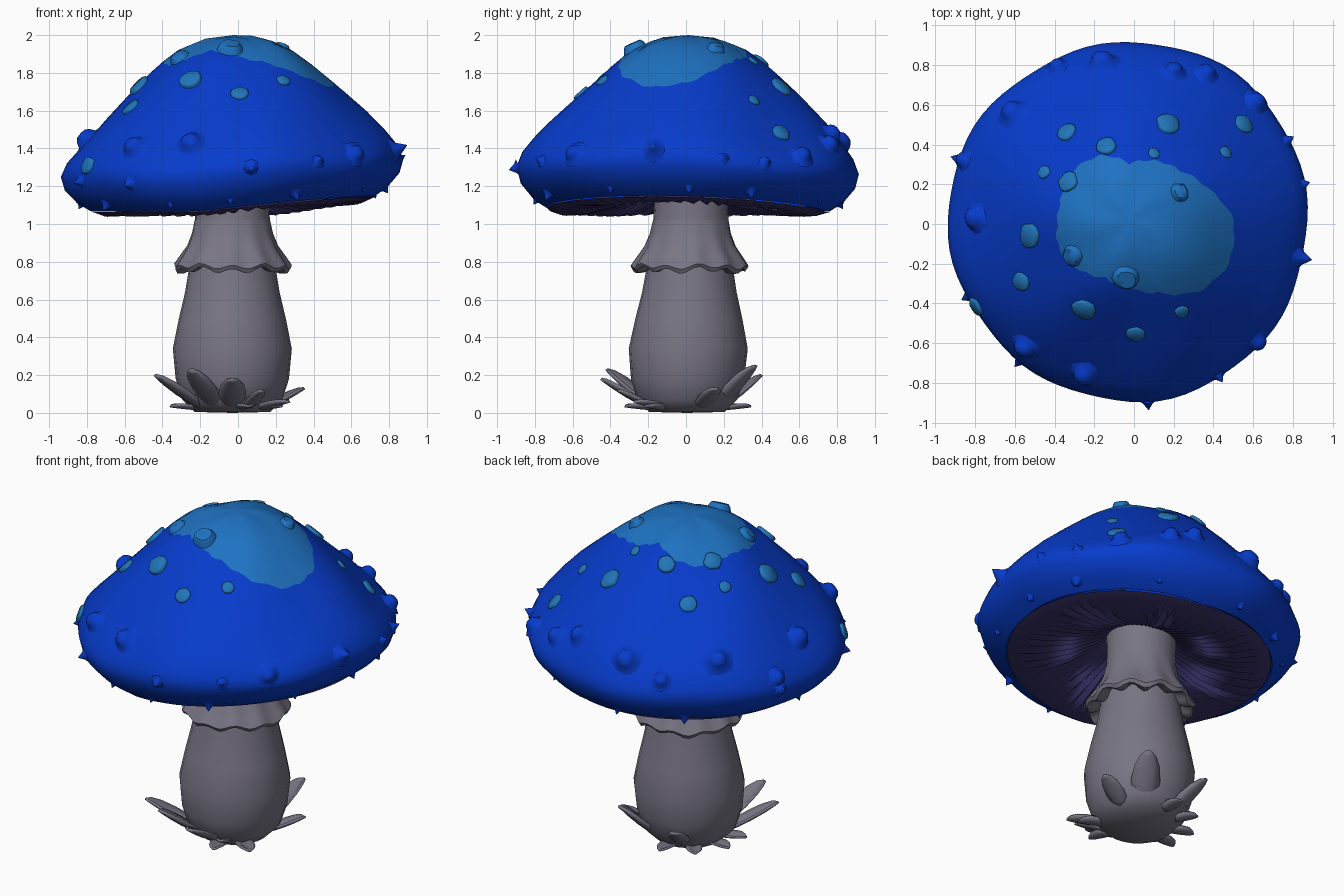
import bpy, bmesh, random
from math import sin, cos, pi, radians, hypot, atan2
from mathutils import Vector

random.seed(4)
if "Cube" in bpy.data.objects:
    bpy.data.objects.remove(bpy.data.objects["Cube"])


def material(name, rgb):
    m = bpy.data.materials.new(name)
    m.use_nodes = True
    m.diffuse_color = (*rgb, 1)
    bsdf = m.node_tree.nodes["Principled BSDF"]
    bsdf.inputs["Base Color"].default_value = (*rgb, 1)
    bsdf.inputs["Roughness"].default_value = 0.8
    return m


BLUE = material("deep blue", (0.002, 0.044, 0.6))
SKY = material("light blue", (0.013, 0.168, 0.54))
TEAL = material("spot blue", (0.015, 0.18, 0.49))
GREY = material("stem grey", (0.19, 0.178, 0.232))
PURPLE = material("gill purple", (0.046, 0.036, 0.16))


def build(name, grids, mats, closed=True, rule=lambda row: 0, angle=50, thick=0):
    """Skin each grid (a list of vertex rows) into one object."""
    bm = bmesh.new()
    for rows in grids:
        vs = [[bm.verts.new(p) for p in row] for row in rows]
        n = len(rows[0])
        for i in range(len(rows) - 1):
            for j in range(n if closed else n - 1):
                k = (j + 1) % n
                f = bm.faces.new((vs[i][j], vs[i + 1][j], vs[i + 1][k], vs[i][k]))
                f.material_index = rule(i)
    bmesh.ops.remove_doubles(bm, verts=bm.verts, dist=1e-5)
    bmesh.ops.recalc_face_normals(bm, faces=bm.faces)
    me = bpy.data.meshes.new(name)
    bm.to_mesh(me)
    bm.free()
    for m in mats:
        me.materials.append(m)
    ob = bpy.data.objects.new(name, me)
    bpy.context.collection.objects.link(ob)
    bpy.ops.object.select_all(action='DESELECT')
    ob.select_set(True)
    bpy.context.view_layer.objects.active = ob
    bpy.ops.object.shade_smooth_by_angle(angle=radians(angle))
    if thick:
        mod = ob.modifiers.new("thickness", 'SOLIDIFY')
        mod.thickness = thick
        mod.offset = 0


def ring(n):
    return [2 * pi * j / n for j in range(n)]


# Cap surface: revolved profile, tilted and dented, with the rim arched up on one side
CX, CY = -0.025, 0.015
CAP = [(0, 2), (.15, 1.985), (.3, 1.925), (.4, 1.85), (.5, 1.76), (.7, 1.57), (.8, 1.46),
       (.875, 1.36), (.905, 1.28), (.885, 1.2), (.82, 1.12), (.75, 1.075), (.71, 1.1)]


def arch(a):
    return .11 * max(0, cos(a + .25)) - .01


def cap_at(a, t):
    i = min(max(int(t), 0), len(CAP) - 2)
    (r0, z0), (r1, z1) = CAP[i], CAP[i + 1]
    f = t - i
    r, z = r0 + (r1 - r0) * f, z0 + (z1 - z0) * f
    w = 1 + r * r * (.012 * sin(3 * a - 1) + .009 * sin(8 * a))
    dx, dy = r * w * cos(a), r * w * sin(a)
    low = min(1, max(0, (1.5 - z) / .4))
    dent = .06 * max(0, cos(a - .75)) ** 4 + .024 * sin(5 * a + 6 * r)
    z += (1 - low) * (.05 * dx - r * dent) + low * r * arch(a)
    return Vector((CX + dx, CY + dy, z))


def t_of_r(r):
    for i in range(8):
        if r <= CAP[i + 1][0]:
            return i + (r - CAP[i][0]) / (CAP[i + 1][0] - CAP[i][0])
    return 8


# Outline of the pale crown, as radii around the centre
CROWN = [.53, .43, .36, .33, .29, .36, .38, .36, .36, .38, .35, .31, .335, .39, .5, .55]


def crown(a):
    u = a / (2 * pi) * 16
    i = int(u)
    return CROWN[i % 16] + (CROWN[(i + 1) % 16] - CROWN[i % 16]) * (u - i) + .006 * sin(23 * a)


angles = ring(80)
edge = [crown(a) for a in angles]
rows = [[cap_at(a, t_of_r(e * i / 5)) for a, e in zip(angles, edge)] for i in range(6)]
for i in range(1, 7):
    rows.append([cap_at(a, t_of_r(e) + (7 - t_of_r(e)) * i / 6) for a, e in zip(angles, edge)])
rows += [[cap_at(a, t) for a in angles] for t in (7.5, 8, 8.5, 9, 10, 11, 12)]
build("cap", [rows], [BLUE, SKY], rule=lambda row: 1 if row < 5 else 0, angle=60)

# Gills: pleated underside rising towards the stem
rows = []
for r, z, fold in [(.745, 1.07, 0), (.68, 1.055, .01), (.55, 1.065, .016), (.4, 1.1, .016),
                   (.28, 1.15, .01), (.17, 1.2, 0)]:
    row = []
    for j, a in enumerate(ring(112)):
        b = a + .25 * (.74 - r) + .02 * sin(9 * a)
        lift = fold * (1 if j % 2 else -1) * (.7 + .3 * sin(7 * a))
        row.append((CX + r * cos(b), CY + r * sin(b), z + lift + r * arch(b)))
    rows.append(row)
build("gills", [rows], [PURPLE], angle=70)


# Spots and warts sit on the cap along its normal
def bump(a, t, s, profile, n=12):
    p = cap_at(a, t)
    across = cap_at(a + .02, t) - cap_at(a - .02, t)
    down = cap_at(a, t + .1) - cap_at(a, t - .1)
    q = down.cross(across).normalized().to_track_quat('Z', 'Y')
    wob = [random.uniform(.92, 1.08) for _ in range(n)]
    return [[p + q @ Vector((r * s * w * cos(b), r * s * w * sin(b), h * s))
             for b, w in zip(ring(n), wob)] for r, h in profile]


def from_top(x, y):
    return atan2(y - CY, x - CX), t_of_r(hypot(x - CX, y - CY))


DISC = [(1, -.4), (1, .2), (.88, .32), (0, .34)]
KNOB = [(1.2, -.3), (1, .25), (.8, .5), (0, .52)]
WART = [(1.7, -.15), (1.1, .15), (.85, .65), (.5, .95), (0, 1)]
SPIKE = [(1.5, -.2), (.8, .3), (.35, 1), (0, 1.5)]

spots = [(-.34, .46, .05), (.1, .355, .03), (.17, .5, .06), (.55, .5, .05), (.46, .36, .033),
         (-.45, .26, .035), (-.52, -.06, .062), (-.57, -.29, .05), (-.25, -.43, .062),
         (.24, -.44, .036), (.01, -.55, .048), (-.8, -.42, .048), (-.14, .39, .05),
         (-.33, .21, .052)]
build("pale_spots", [bump(*from_top(x, y), s, DISC) for x, y, s in spots], [TEAL])

knobs = [(.23, .16, .042), (-.31, -.16, .05), (-.04, -.27, .06)]
build("crown_knobs", [bump(*from_top(x, y), s, KNOB) for x, y, s in knobs], [SKY])

warts = [(-.16, .81, .06), (-.61, .56, .055), (.2, .77, .045), (.36, .75, .045), (-.79, .03, .055),
         (-.55, -.62, .052), (-.25, -.76, .055), (.62, -.59, .042), (.61, .61, .045),
         (-.39, .8, .04), (-.85, .32, .038)]
build("warts", [bump(*from_top(x, y), s, WART) for x, y, s in warts], [BLUE])

# Small spikes around the widest part and the lower edge
side = [(-12, 7.5, .048), (12, 7.7, .024), (-60, 7.8, .028), (-84, 8.1, .03), (-128, 8.6, .03),
        (27, 7.6, .03), (160, 8, .03), (205, 8.5, .03)]
side += [(d + 6 * sin(d), 10.2, .02 + .008 * sin(3 * d)) for d in range(0, 360, 30)]
build("rim_spikes", [bump(radians(d), t, s, SPIKE, 8) for d, t, s in side], [BLUE])

# Stem
SX, SY = -.03, .005


def lathe(profile, n, wave=0, lobes=11):
    rows = []
    for i, (r, z) in enumerate(profile):
        k = wave * i / len(profile)
        rows.append([(SX + (r + .6 * k * sin(lobes * a + 1)) * cos(a),
                      SY + .02 * z + (r + .6 * k * sin(lobes * a + 1)) * sin(a),
                      z + k * (sin(lobes * a) + .5 * sin(5 * a))) for a in ring(n)])
    return rows


build("stem", [lathe([(0, 0), (.2, .005), (.265, .07), (.3, .18), (.315, .34), (.283, .5),
                      (.25, .64), (.23, .76), (.21, .88), (.2, 1), (.195, 1.1), (.2, 1.24)], 24)],
      [GREY])

# Ragged skirt hanging round the stem
build("skirt", [lathe([(.2, 1.02), (.214, .95), (.24, .88), (.28, .82), (.308, .775),
                       (.295, .755), (.26, .76), (.22, .78)], 66, .022)], [GREY])


# Cupped leaves round the foot
def leaf(x, y, z, w, start=.19):
    a = atan2(y - SY, x - SX)
    end = hypot(x - SX, y - SY)
    out, tan = Vector((cos(a), sin(a), 0)), Vector((-sin(a), cos(a), 0))
    up = Vector((-cos(a) * z, -sin(a) * z, end - start)).normalized()
    rows = []
    for t, wide in [(0, .5), (.25, .9), (.5, 1), (.75, .85), (.92, .5), (1, .1)]:
        mid = Vector((SX, SY, .02)) + out * (start + (end - start) * t)
        mid.z += (z - .02) * (.75 * t + .25 * t * t)
        rows.append([mid + tan * (u * w * wide) + up * (.4 * w * wide * u * u)
                     for u in (-1, -.5, 0, .5, 1)])
    return rows


leaves = [(-.44, -.28, .2, .06), (-.25, -.42, .23, .07), (-.03, -.45, .18, .07),
          (.13, -.36, .12, .04), (.35, .16, .13, .055), (.2, .37, .25, .08),
          (-.2, .4, .2, .06), (.27, -.27, .06, .05)]
build("leaves", [leaf(*v) for v in leaves], [GREY], closed=False, thick=.014)

# Little fallen leaves lying flat
flat = [(SX + .34 * cos(radians(d)), SY + .34 * sin(radians(d)), .035, .045, .2)
        for d in (95, 130, 165, 195, 285, 320)]
build("ground_leaves", [leaf(*v) for v in flat], [GREY], closed=False, thick=.012)
